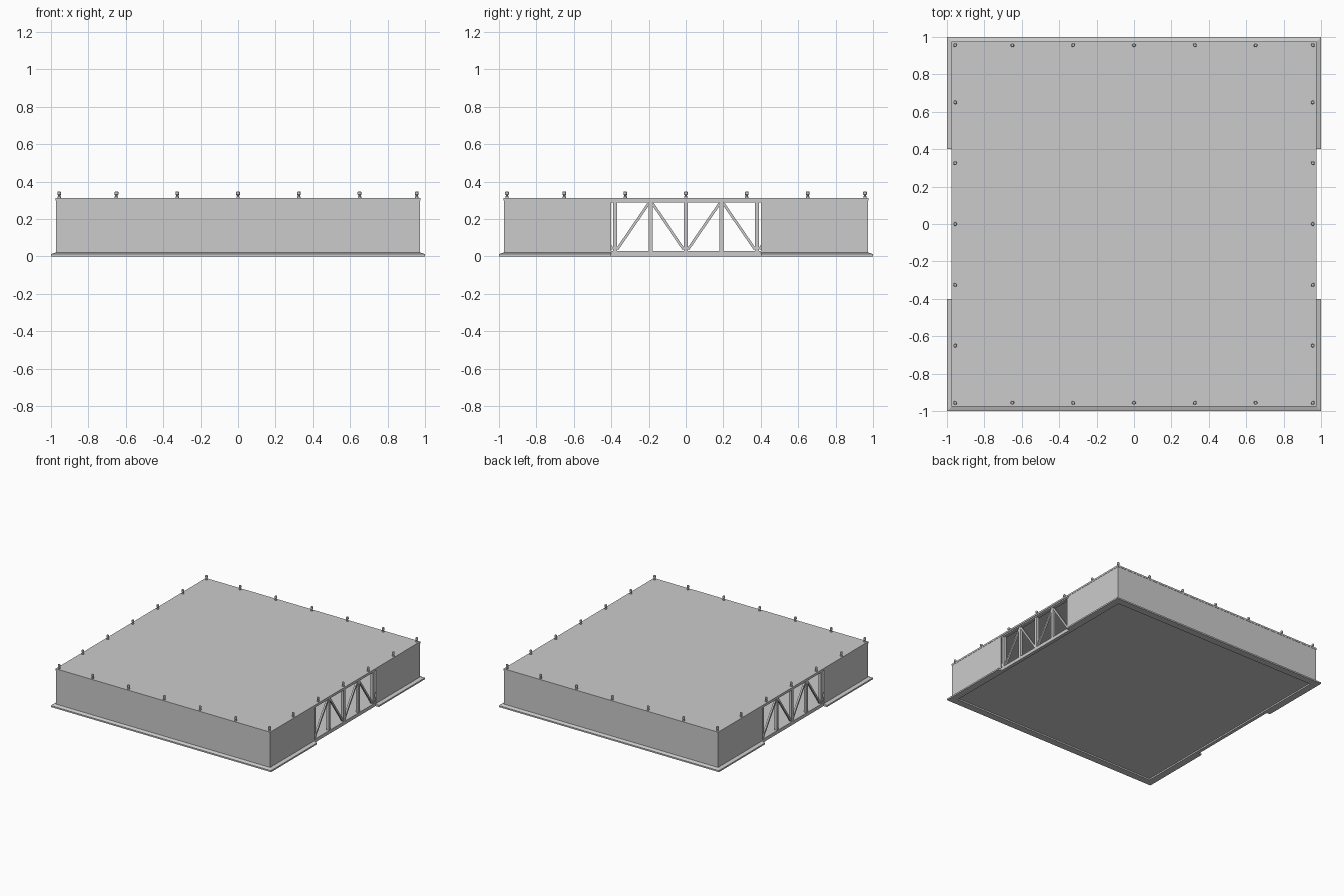
import bpy, bmesh, math
from mathutils import Matrix, Vector

if "Cube" in bpy.data.objects:
    bpy.data.objects.remove(bpy.data.objects["Cube"])


def finish(name, bm):
    bmesh.ops.recalc_face_normals(bm, faces=bm.faces)
    me = bpy.data.meshes.new(name)
    bm.to_mesh(me)
    bm.free()
    ob = bpy.data.objects.new(name, me)
    bpy.context.collection.objects.link(ob)
    return ob


def box(bm, lo, hi):
    lo, hi = Vector(lo), Vector(hi)
    m = Matrix.Translation((lo + hi) / 2) @ Matrix.Diagonal((*(hi - lo), 1))
    bmesh.ops.create_cube(bm, size=1, matrix=m)


def bar(bm, a, b, w):
    a, b = Vector(a), Vector(b)
    d = b - a
    m = (Matrix.Translation((a + b) / 2) @ d.to_track_quat('Z', 'Y').to_matrix().to_4x4()
         @ Matrix.Diagonal((w, w, d.length, 1)))
    bmesh.ops.create_cube(bm, size=1, matrix=m)


# deck and floor plates
for name, r, z0, z1 in (("top_deck", 0.975, 0.298, 0.312), ("floor_plate", 0.945, 0.012, 0.026)):
    bm = bmesh.new()
    box(bm, (-r, -r, z0), (r, r, z1))
    finish(name, bm)

# truss frame: one side repeated around the four edges
C = 0.956
LOW, HIGH, BAY = 0.03, 0.288, 0.19
for side, name in enumerate(("right", "back", "left", "front")):
    bm = bmesh.new()
    box(bm, (0.942, -0.97, 0), (0.97, 0.942, 0.028))
    box(bm, (0.942, -0.97, HIGH), (0.97, 0.942, 0.3))
    for k in range(-5, 6):
        y = k * BAY
        box(bm, (C - 0.011, y - 0.011, LOW - 0.004), (C + 0.011, y + 0.011, HIGH + 0.002))
        if k < 5:
            up = k % 2 == 0
            z0, z1 = (LOW + 0.008, HIGH - 0.008) if up else (HIGH - 0.008, LOW + 0.008)
            bar(bm, (C, y + 0.012, z0), (C, y + BAY - 0.012, z1), 0.014)
    bm.transform(Matrix.Rotation(side * math.pi / 2, 4, 'Z'))
    finish(name + "_truss", bm)

# fascia panels with a sloped foot, wrapped round the front and back corners
profile = [(0.968, 0), (1, 0), (1, 0.012), (0.973, 0.021), (0.973, 0.299), (0.968, 0.299)]
for name, s in (("front_fascia", 1), ("back_fascia", -1)):
    bm = bmesh.new()
    rows = []
    for px, py in ((-1, None), (-1, -1), (1, -1), (1, None)):
        rows.append([bm.verts.new((px * o, s * (-0.4 if py is None else -o), z)) for o, z in profile])
    n = len(profile)
    for a, b in zip(rows, rows[1:]):
        for i in range(n):
            j = (i + 1) % n
            bm.faces.new((a[i], a[j], b[j], b[i]))
    bm.faces.new(rows[0])
    bm.faces.new(rows[-1])
    finish(name, bm)

# locking pins around the deck edge: narrow neck, wider head
pin = [(0.009, 0.308), (0.009, 0.319), (0.006, 0.322), (0.006, 0.326),
       (0.010, 0.330), (0.010, 0.343), (0.007, 0.347)]
spots = (-0.956, -0.65, -0.325, 0, 0.325, 0.65, 0.956)
SEG = 12
bm = bmesh.new()
for x in spots:
    for y in spots:
        if max(abs(x), abs(y)) < 0.9:
            continue
        rings = [[bm.verts.new((x + r * math.cos(2 * math.pi * i / SEG),
                                y + r * math.sin(2 * math.pi * i / SEG), z))
                  for i in range(SEG)] for r, z in pin]
        for a, b in zip(rings, rings[1:]):
            for i in range(SEG):
                j = (i + 1) % SEG
                bm.faces.new((a[i], a[j], b[j], b[i]))
        bm.faces.new(rings[0])
        bm.faces.new(rings[-1])
finish("locking_pins", bm)
